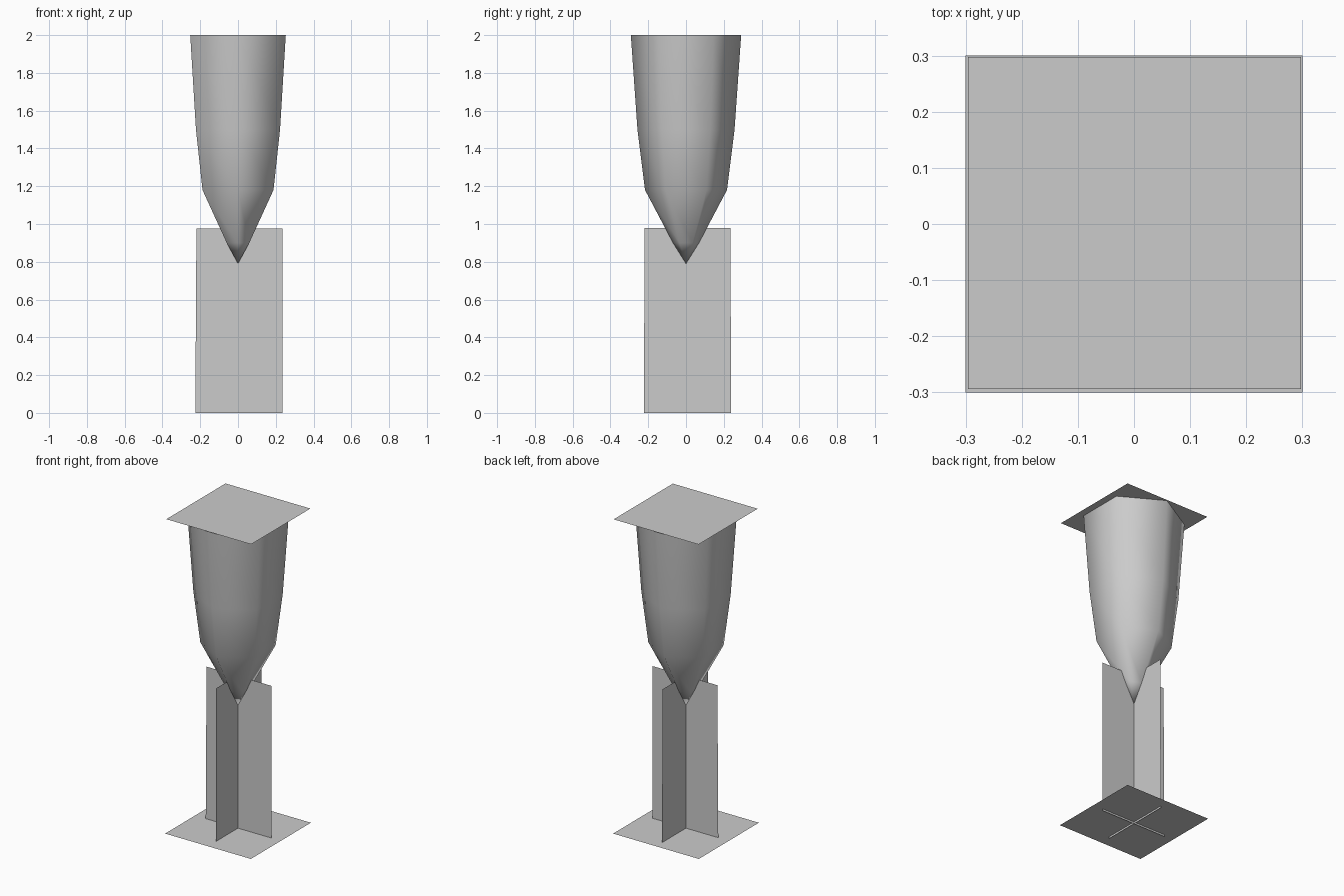
import bpy
import bmesh
from math import cos, sin, pi

cube = bpy.data.objects.get("Cube")
if cube:
    bpy.data.objects.remove(cube, do_unlink=True)

grey = bpy.data.materials.new("plain_grey")
grey.use_nodes = True
colour = (0.6, 0.6, 0.6, 1)
grey.diffuse_color = colour
grey.node_tree.nodes["Principled BSDF"].inputs["Base Color"].default_value = colour


def add_object(name, bm, smooth=False):
    mesh = bpy.data.meshes.new(name)
    for face in bm.faces:
        face.smooth = smooth
    bm.to_mesh(mesh)
    bm.free()
    mesh.materials.append(grey)
    obj = bpy.data.objects.new(name, mesh)
    bpy.context.collection.objects.link(obj)
    return obj


def sheet(name, corners):
    bm = bmesh.new()
    bm.faces.new([bm.verts.new(c) for c in corners])
    return add_object(name, bm)


def plate(name, low_x, high_x, low_y, high_y, z):
    return sheet(name, [(low_x, low_y, z), (high_x, low_y, z),
                        (high_x, high_y, z), (low_x, high_y, z)])


# Thin square plates at the top and bottom
plate("top_plate", -0.296, 0.298, -0.294, 0.298, 2.0)
plate("base_plate", -0.3, 0.3, -0.3, 0.3, 0.012)

# Two thin crossed fins, reaching just through the base plate
sheet("side_to_side_fin", [(-0.226, 0, 0), (0.235, 0, 0),
                           (0.235, 0, 0.975), (-0.22, 0, 0.975)])
sheet("front_to_back_fin", [(0, -0.222, 0), (0, 0.239, 0),
                            (0, 0.235, 0.98), (0, -0.22, 0.98)])

# Smooth six-sided body, tapering down to a point
SIDES = 6
profile = [(0.292, 2.0), (0.257, 1.5), (0.217, 1.18), (0.069, 0.9)]
bm = bmesh.new()
rings = []
for radius, z in profile:
    angles = [pi / 2 + 2 * pi * i / SIDES for i in range(SIDES)]
    rings.append([bm.verts.new((radius * cos(a), radius * sin(a), z)) for a in angles])
tip = bm.verts.new((0, 0, 0.79))
for i in range(SIDES):
    j = (i + 1) % SIDES
    for upper, lower in zip(rings, rings[1:]):
        bm.faces.new((upper[i], lower[i], lower[j], upper[j]))
    bm.faces.new((rings[-1][i], tip, rings[-1][j]))
bmesh.ops.recalc_face_normals(bm, faces=bm.faces)
add_object("tapered_body", bm, smooth=True)
